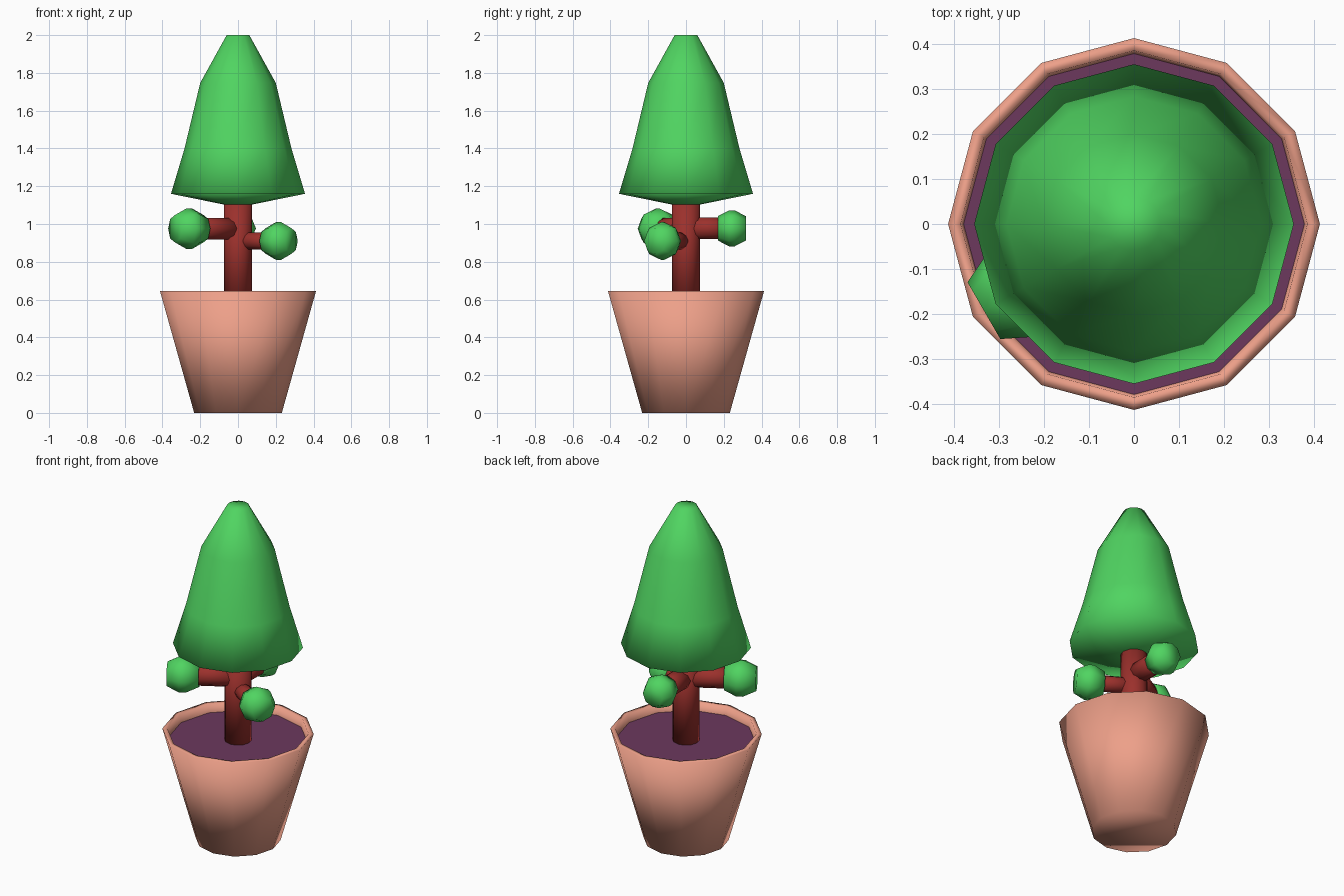
import bpy, math
from mathutils import Vector

if "Cube" in bpy.data.objects:
    bpy.data.objects.remove(bpy.data.objects["Cube"])


def material(name, color):
    m = bpy.data.materials.new(name)
    m.diffuse_color = (*color, 1)
    m.use_nodes = True
    m.node_tree.nodes["Principled BSDF"].inputs["Base Color"].default_value = m.diffuse_color
    return m


CLAY = material("clay", (0.85, 0.35, 0.25))
SOIL = material("soil", (0.15, 0.04, 0.11))
BARK = material("bark", (0.33, 0.03, 0.025))
LEAF = material("leaf", (0.08, 0.66, 0.12))


def lathe(name, profile, sides, mat, origin=(0, 0, 0), axis=(0, 0, 1),
          cap_start=True, cap_end=True):
    """Spin (radius, height) points around an axis; smooth shaded."""
    verts = [(r * math.cos(2 * math.pi * i / sides),
              r * math.sin(2 * math.pi * i / sides), h)
             for r, h in profile for i in range(sides)]
    faces = []
    for k in range(len(profile) - 1):
        for i in range(sides):
            j = (i + 1) % sides
            a, b = k * sides, (k + 1) * sides
            faces.append((a + i, a + j, b + j, b + i))
    if cap_start:
        faces.append(tuple(reversed(range(sides))))
    if cap_end:
        last = (len(profile) - 1) * sides
        faces.append(tuple(range(last, last + sides)))
    me = bpy.data.meshes.new(name)
    me.from_pydata(verts, [], faces)
    me.polygons.foreach_set("use_smooth", [True] * len(faces))
    me.materials.append(mat)
    ob = bpy.data.objects.new(name, me)
    bpy.context.collection.objects.link(ob)
    ob.location = origin
    ob.rotation_euler = Vector(axis).to_track_quat('Z', 'Y').to_euler()
    return ob


# Pot with rim, and the soil inside it
lathe("pot", [(0.232, 0), (0.413, 0.645), (0.385, 0.645), (0.378, 0.59)],
      12, CLAY, cap_end=False)
lathe("soil", [(0.38, 0.595), (0.07, 0.595)], 12, SOIL, cap_start=False)

# Trunk
lathe("trunk", [(0.074, 0.59), (0.074, 1.12)], 12, BARK)

# Tree crown with a shallow conical underside
lathe("crown", [(0.06, 1.10), (0.355, 1.16), (0.283, 1.40),
                (0.2, 1.747), (0.06, 2.0)], 12, LEAF)

# Side branches, each tipped with a leaf ball:
# angle, height, branch radius, ball distance, ball radius, half length
BRANCHES = [("left", 210, 0.975, 0.06, 0.298, 0.107, 0.087),
            ("right", 330, 0.910, 0.046, 0.248, 0.100, 0.078),
            ("back", 90, 0.977, 0.06, 0.243, 0.095, 0.074)]
for side, angle, z, r, dist, ball, half in BRANCHES:
    a = math.radians(angle)
    d = Vector((math.cos(a), math.sin(a), 0))
    base = Vector((0, 0, z))
    lathe(side + "_branch", [(r, 0), (r, dist)], 10, BARK, base, d)
    lathe(side + "_leaf_ball",
          [(ball * 0.68, -half), (ball, -half * 0.2),
           (ball, half * 0.2), (ball * 0.68, half)],
          8, LEAF, base + d * dist, d)
